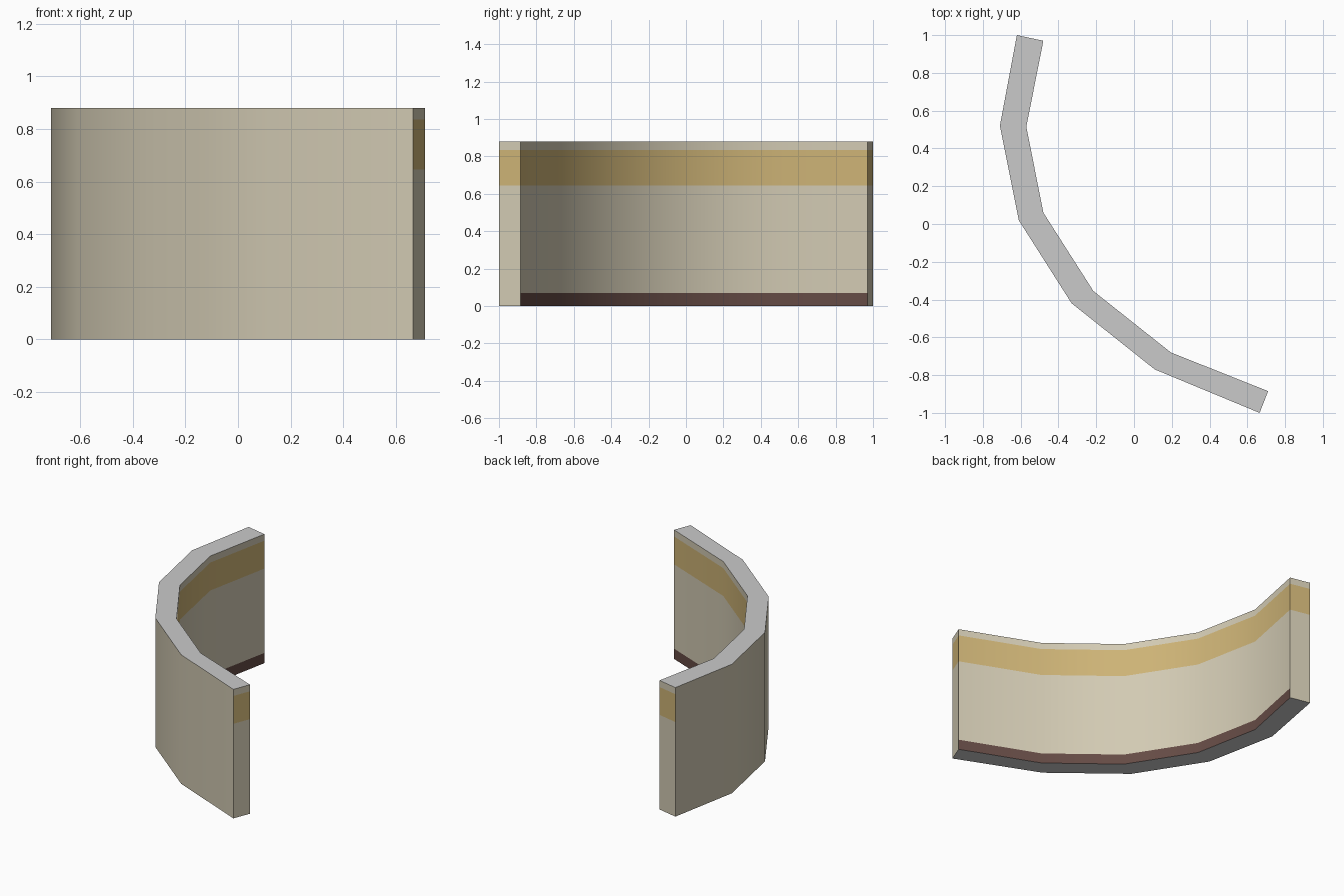
import bpy, bmesh, math

if "Cube" in bpy.data.objects:
    bpy.data.objects.remove(bpy.data.objects["Cube"])

# Plan of the curved wall: outer and inner corner points, back to front
OUTER = [(-0.62, 1.0), (-0.71, 0.52), (-0.61, 0.02), (-0.33, -0.42), (0.11, -0.77), (0.665, -1.0)]
INNER = [(-0.48, 0.97), (-0.57, 0.515), (-0.48, 0.06), (-0.215, -0.355), (0.195, -0.68), (0.71, -0.885)]
LEVELS = [0, 0.07, 0.645, 0.835, 0.88]   # skirting, wall, gold band, top strip
N = len(OUTER)


def material(name, rgb):
    m = bpy.data.materials.new(name)
    m.diffuse_color = [((c / 255 + 0.055) / 1.055) ** 2.4 for c in rgb] + [1]
    m.use_nodes = True
    m.node_tree.nodes["Principled BSDF"].inputs["Base Color"].default_value = m.diffuse_color
    return m


CREAM, GOLD, BROWN, GREY = range(4)
mats = [material("cream plaster", (210, 202, 179)), material("gold band", (205, 179, 118)),
        material("brown skirting", (101, 75, 69)), material("grey edge", (202, 202, 202))]

bm = bmesh.new()
outline = OUTER + INNER[::-1]
rings = [[bm.verts.new((x, y, z)) for x, y in outline] for z in LEVELS]

# Upright faces: band on the inner side and both ends, skirting on the inner side only
for k in range(len(LEVELS) - 1):
    lo, hi = rings[k], rings[k + 1]
    for i in range(2 * N):
        j = (i + 1) % (2 * N)
        f = bm.faces.new((lo[i], lo[j], hi[j], hi[i]))
        f.smooth = True
        inner = N <= i < 2 * N - 1
        outer = i < N - 1
        if k == 2 and not outer:
            f.material_index = GOLD
        elif k == 0 and inner:
            f.material_index = BROWN

# Top and bottom edges
for i in range(N - 1):
    a, b, c, d = i, i + 1, 2 * N - 2 - i, 2 * N - 1 - i
    for ring, order in ((rings[-1], (a, b, c, d)), (rings[0], (d, c, b, a))):
        f = bm.faces.new([ring[n] for n in order])
        f.material_index = GREY

mesh = bpy.data.meshes.new("curved_wall")
bm.to_mesh(mesh)
bm.free()
for m in mats:
    mesh.materials.append(m)
mesh.set_sharp_from_angle(angle=math.radians(40))
wall = bpy.data.objects.new("curved_wall", mesh)
bpy.context.collection.objects.link(wall)
